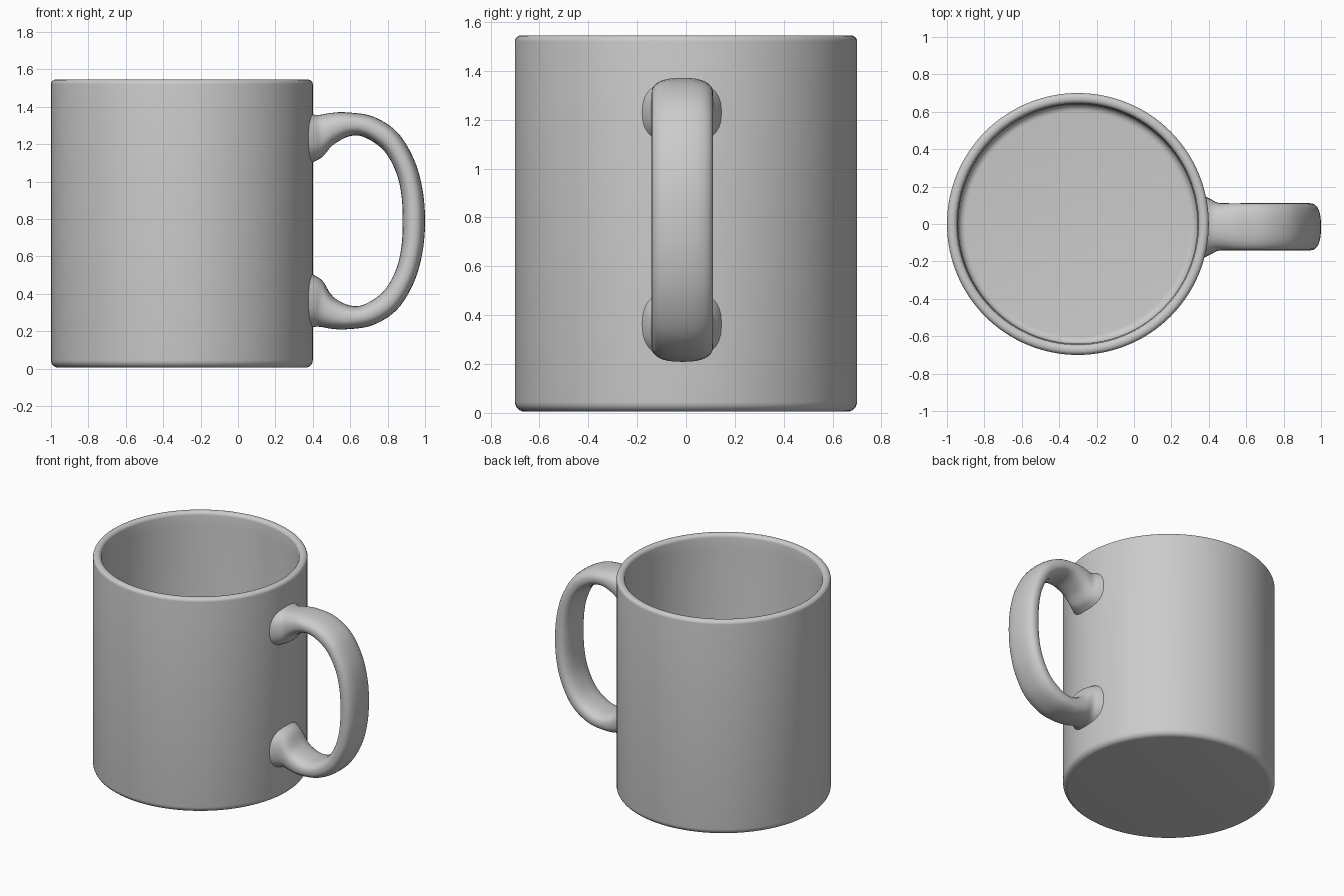
import bpy, bmesh, math
from mathutils import Vector

if "Cube" in bpy.data.objects:
    bpy.data.objects.remove(bpy.data.objects["Cube"])


def finish(bm, name, angle):
    bmesh.ops.recalc_face_normals(bm, faces=bm.faces)
    mesh = bpy.data.meshes.new(name)
    bm.to_mesh(mesh)
    bm.free()
    ob = bpy.data.objects.new(name, mesh)
    bpy.context.collection.objects.link(ob)
    bpy.ops.object.select_all(action='DESELECT')
    ob.select_set(True)
    bpy.context.view_layer.objects.active = ob
    bpy.ops.object.shade_smooth_by_angle(angle=math.radians(angle))
    return ob


def arc(cx, cz, r, a0, a1, n=6):
    return [(cx + r * math.cos(math.radians(a0 + (a1 - a0) * i / n)),
             cz + r * math.sin(math.radians(a0 + (a1 - a0) * i / n))) for i in range(n + 1)]


# Cup body: turned profile with rounded foot, rounded rim and hollow inside
profile = ([(0, 0.005)] + arc(0.66, 0.045, 0.04, -90, 0)
           + arc(0.675, 1.52, 0.025, 0, 90) + arc(0.67, 1.52, 0.025, 90, 180)
           + [(0.64, 1.45)] + arc(0.60, 0.11, 0.04, 0, -90) + [(0, 0.07)])
bm = bmesh.new()
verts = [bm.verts.new((r, 0, z)) for r, z in profile]
edges = [bm.edges.new(p) for p in zip(verts, verts[1:])]
bmesh.ops.spin(bm, geom=verts + edges, cent=(0, 0, 0), axis=(0, 0, 1),
               angle=2 * math.pi, steps=128)
bmesh.ops.remove_doubles(bm, verts=bm.verts, dist=0.0005)
body = finish(bm, "cup_body", 60)
body.location.x = -0.3

# Handle: stations of outer (x, z), inner (x, z), half width; lower half mirrored
MID = 0.79
upper = [
    (0.365, 1.375, 0.365, 1.085, 0.170),
    (0.405, 1.358, 0.415, 1.110, 0.148),
    (0.440, 1.357, 0.455, 1.135, 0.129),
    (0.500, 1.367, 0.510, 1.197, 0.126),
    (0.580, 1.370, 0.600, 1.243, 0.126),
    (0.720, 1.348, 0.680, 1.235, 0.126),
    (0.850, 1.265, 0.780, 1.165, 0.126),
    (0.940, 1.120, 0.845, 1.050, 0.126),
    (0.986, 0.960, 0.874, 0.925, 0.126),
    (1.000, 0.790, 0.880, 0.790, 0.126),
]
lower = [(a, 2 * MID - b, c, 2 * MID - d, w) for a, b, c, d, w in reversed(upper[:-1])]
for i, lift in ((-3, 0.02), (-2, 0.025), (-1, 0.025)):
    a, b, c, d, w = lower[i]
    lower[i] = (a, b, c, d + lift, w)
stations = [Vector(s) for s in upper + lower]


def smooth_path(pts, n=6):
    """Catmull-Rom interpolation between stations."""
    out = []
    for i in range(len(pts) - 1):
        p0, p1, p2, p3 = (pts[max(i - 1, 0)], pts[i], pts[i + 1],
                          pts[min(i + 2, len(pts) - 1)])
        for k in range(n):
            t = k / n
            out.append(0.5 * (2 * p1 + (p2 - p0) * t + (2 * p0 - 5 * p1 + 4 * p2 - p3) * t * t
                              + (3 * p1 - p0 - 3 * p2 + p3) * t ** 3))
    return out + [pts[-1]]


def power(v, e):
    return math.copysign(abs(v) ** e, v)


# Loft rounded-oval sections along the handle
SIDES = 32
bm = bmesh.new()
rings = []
for ox, oz, ix, iz, w in smooth_path(stations):
    ring = []
    for k in range(SIDES):
        a = 2 * math.pi * k / SIDES
        u, v = power(math.cos(a), 0.8), power(math.sin(a), 0.8)
        ring.append(bm.verts.new(((ox + ix) / 2 + u * (ox - ix) / 2, -0.015 + v * w,
                                  (oz + iz) / 2 + u * (oz - iz) / 2)))
    rings.append(ring)
for r0, r1 in zip(rings, rings[1:]):
    for k in range(SIDES):
        j = (k + 1) % SIDES
        bm.faces.new((r0[k], r0[j], r1[j], r1[k]))
bm.faces.new(rings[0])
bm.faces.new(rings[-1])
finish(bm, "handle", 60)
